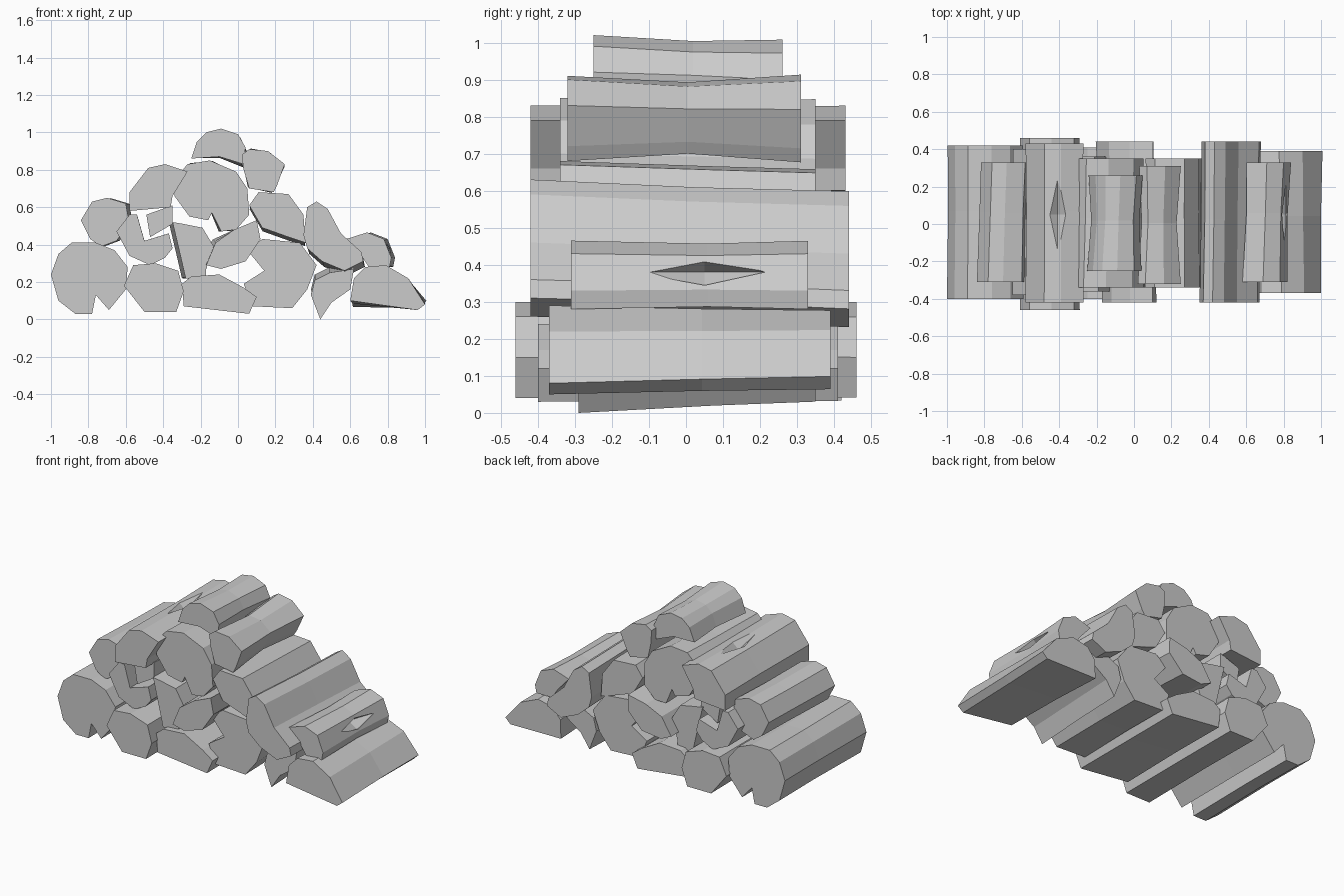
import bpy
import bmesh
import random
from mathutils import Matrix, Vector

random.seed(4)

default_cube = bpy.data.objects.get("Cube")
if default_cube:
    bpy.data.objects.remove(default_cube, do_unlink=True)

# One plain grey for the whole pile
grey = bpy.data.materials.new("weathered_grey")
grey.use_nodes = True
grey.diffuse_color = (.6, .6, .6, 1)
grey.node_tree.nodes["Principled BSDF"].inputs["Base Color"].default_value = grey.diffuse_color


def finish(name, bm):
    """Turn a bmesh into a flat shaded object."""
    bmesh.ops.recalc_face_normals(bm, faces=bm.faces[:])
    mesh = bpy.data.meshes.new(name)
    bm.to_mesh(mesh)
    bm.free()
    mesh.materials.append(grey)
    obj = bpy.data.objects.new(name, mesh)
    bpy.context.scene.collection.objects.link(obj)
    return obj


def log(name, front, back, *profile, shift=(0, 0), turn=0, waist=.97):
    """A faceted log along y with a slim waist; its back end is shifted in x, z and turned."""
    bm = bmesh.new()
    outline = [Vector((x, 0, z)) for x, z in profile]
    centre = sum(outline, Vector()) / len(outline)
    drift = Vector((shift[0], 0, shift[1]))
    # y position, size and share of the drift at each ring
    stations = [
        (front, 1, 0),
        (random.uniform(0, .08), waist, .5),
        (back, random.uniform(.98, 1), 1),
    ]
    rings = []
    for y, size, share in stations:
        spin = Matrix.Rotation(-turn * share, 3, "Y")
        ring = []
        for point in outline:
            place = centre + spin @ (point - centre) * size + drift * share
            ring.append(bm.verts.new((place.x, y, place.z)))
        rings.append(ring)
    count = len(outline)
    for near, far in zip(rings, rings[1:]):
        for i in range(count):
            j = (i + 1) % count
            bm.faces.new((near[i], near[j], far[j], far[i]))
    bm.faces.new(rings[0])
    bm.faces.new(rings[-1])
    return finish(name, bm)


def chip(obj, centre, size):
    """Cut a diamond shaped chip out of a log's upper edge."""
    bm = bmesh.new()
    corners = []
    for axis in range(3):
        for side in (-1, 1):
            place = Vector(centre)
            place[axis] += side * size[axis]
            corners.append(bm.verts.new(place))
    bmesh.ops.convex_hull(bm, input=corners)
    cutter = finish("chip_cutter", bm)
    cutter.hide_render = True
    cut = obj.modifiers.new("chip", "BOOLEAN")
    cut.operation = "DIFFERENCE"
    cut.solver = "EXACT"
    cut.object = cutter
    bpy.context.view_layer.objects.active = obj
    bpy.ops.object.modifier_apply(modifier=cut.name)
    bpy.data.objects.remove(cutter, do_unlink=True)


# Crown of the pile
log("top_log", -.25, .26,
    (-.25, .86), (-.22, .95), (-.17, 1), (-.09, 1.02),
    (0, .99), (.04, .92), (.03, .83), (-.1, .87), shift=(.01, -.01), turn=-.08, waist=.88)
log("upper_middle_log", -.34, .35,
    (-.27, .83), (-.15, .85), (-.01, .79), (.05, .7), (.06, .56), (-.01, .48),
    (-.09, .47), (-.14, .57), (-.16, .53), (-.26, .55), (-.34, .66), (-.33, .76), turn=-.07)
log("upper_left_side_log", -.32, .31,
    (.02, .88), (.06, .91), (.16, .9), (.25, .83),
    (.21, .72), (.19, .68), (.06, .7), (.03, .8), turn=-.08, waist=.82)
chipped_log = log("upper_right_side_log", -.42, .43,
    (-.58, .68), (-.48, .81), (-.39, .83), (-.27, .79),
    (-.35, .66), (-.36, .6), (-.47, .59), (-.58, .58))
chip(chipped_log, (-.41, .05, .83), (.06, .21, .05))

# Middle layer
log("outer_right_log", -.31, .33,
    (-.84, .53), (-.78, .63), (-.7, .65), (-.6, .62),
    (-.58, .51), (-.65, .42), (-.73, .39), (-.79, .43), shift=(.02, 0))
log("hollow_log", -.38, .4,
    (-.65, .47), (-.58, .56), (-.54, .56), (-.5, .42), (-.37, .46),
    (-.35, .38), (-.39, .33), (-.47, .29), (-.58, .34))
log("split_wedge", -.35, .35,
    (-.49, .56), (-.35, .61), (-.35, .51), (-.47, .44))
log("inner_right_log", -.36, .36,
    (-.35, .52), (-.29, .51), (-.19, .49), (-.13, .39),
    (-.17, .27), (-.17, .21), (-.28, .22), (-.31, .35), shift=(-.02, 0))
log("heart_log", -.42, .44,
    (-.17, .29), (-.12, .41), (-.02, .48), (.1, .53),
    (.12, .43), (.04, .31), (-.09, .27), shift=(-.02, 0), turn=-.18)
log("inner_left_log", -.34, .35,
    (.06, .61), (.11, .68), (.27, .67), (.35, .56),
    (.36, .41), (.27, .44), (.13, .49), shift=(0, -.02))
log("leaning_left_log", -.42, .44,
    (.35, .45), (.37, .6), (.42, .63), (.48, .59), (.55, .46),
    (.66, .36), (.67, .31), (.57, .26), (.45, .31), (.37, .38), shift=(.01, -.03))
small_log = log("outer_left_log", -.31, .33,
    (.58, .43), (.69, .465), (.78, .43), (.82, .33),
    (.81, .28), (.7, .28), (.66, .34), shift=(.02, 0), waist=.92)
chip(small_log, (.81, .05, .38), (.06, .17, .04))

# Bottom layer
log("bottom_right_log", -.4, .42,
    (-1, .24), (-.96, .35), (-.89, .41), (-.76, .41), (-.66, .37), (-.59, .28),
    (-.6, .16), (-.69, .05), (-.76, .13), (-.78, .03), (-.87, .03), (-.96, .1))
log("bottom_inner_right_log", -.46, .46,
    (-.61, .18), (-.56, .29), (-.44, .3), (-.32, .26),
    (-.29, .15), (-.33, .04), (-.5, .04))
log("bottom_middle_log", -.4, .41,
    (-.3, .19), (-.25, .23), (-.1, .24), (.03, .17),
    (.1, .12), (.06, .03), (-.29, .07))
log("bottom_inner_left_log", -.34, .35,
    (.05, .37), (.13, .43), (.33, .41), (.42, .29), (.37, .16),
    (.29, .06), (.08, .07), (.03, .19), (.14, .26))
log("ground_splinter", -.29, .35,
    (.39, .13), (.41, .21), (.49, .25), (.62, .27),
    (.6, .16), (.5, .09), (.44, 0), shift=(0, .03))
log("bottom_left_log", -.37, .39,
    (.6, .1), (.62, .22), (.68, .28), (.79, .29),
    (.91, .22), (1, .08), (.96, .05), shift=(0, -.01), turn=.13)
